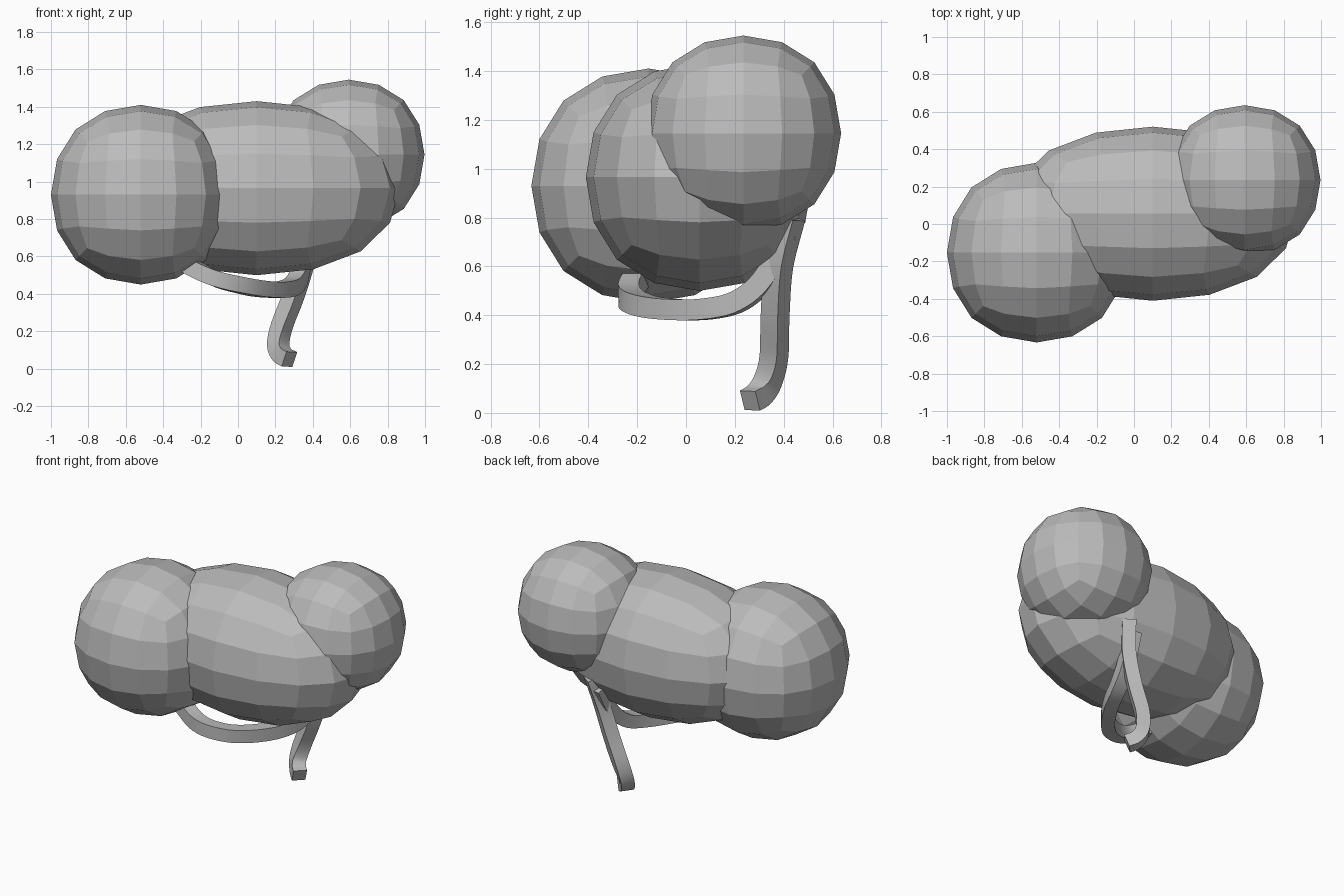
import bpy, bmesh
from mathutils import Vector

if "Cube" in bpy.data.objects:
    bpy.data.objects.remove(bpy.data.objects["Cube"], do_unlink=True)

grey = bpy.data.materials.new("plain_grey")
grey.use_nodes = True
grey.diffuse_color = (0.5, 0.5, 0.5, 1)
grey.node_tree.nodes["Principled BSDF"].inputs["Base Color"].default_value = (0.5, 0.5, 0.5, 1)


def add_object(name, bm):
    bmesh.ops.recalc_face_normals(bm, faces=bm.faces)
    mesh = bpy.data.meshes.new(name)
    bm.to_mesh(mesh)
    bm.free()
    mesh.materials.append(grey)
    obj = bpy.data.objects.new(name, mesh)
    bpy.context.collection.objects.link(obj)
    return obj


def blob(name, center, radii):
    """Faceted ball: a subdivided box, sized by its final radii."""
    bm = bmesh.new()
    bmesh.ops.create_cube(bm, size=2)
    shrink = 0.839  # how far subdivision pulls a face centre inwards
    for v in bm.verts:
        v.co = Vector([c * r / shrink for c, r in zip(v.co, radii)])
    obj = add_object(name, bm)
    obj.location = center
    sub = obj.modifiers.new("round", "SUBSURF")
    sub.levels = sub.render_levels = 2


def smooth_path(points, steps=6):
    """Catmull-Rom curve through the points."""
    p = [Vector(q) for q in points]
    p = [p[0] * 2 - p[1]] + p + [p[-1] * 2 - p[-2]]
    path = []
    for a, b, c, d in zip(p, p[1:], p[2:], p[3:]):
        for i in range(steps):
            t = i / steps
            path.append(0.5 * (2 * b + (c - a) * t + (2 * a - 5 * b + 4 * c - d) * t ** 2
                               + (3 * b - a - 3 * c + d) * t ** 3))
    return path + [p[-2]]


def bar(name, points, hint, size=0.085):
    """Square bar swept along a path, one side kept close to the hint direction."""
    path = smooth_path(points)
    bm = bmesh.new()
    rings = []
    for i, co in enumerate(path):
        along = (path[min(i + 1, len(path) - 1)] - path[max(i - 1, 0)]).normalized()
        n = along.cross(Vector(hint)).normalized() * size / 2
        b = n.cross(along)
        rings.append([bm.verts.new(co + n * s + b * t)
                      for s, t in ((1, 1), (-1, 1), (-1, -1), (1, -1))])
    for r, q in zip(rings, rings[1:]):
        for k in range(4):
            bm.faces.new((r[k], r[k - 1], q[k - 1], q[k]))
    bm.faces.new(rings[0])
    bm.faces.new(rings[-1])
    obj = add_object(name, bm)
    bpy.ops.object.select_all(action="DESELECT")
    obj.select_set(True)
    bpy.context.view_layer.objects.active = obj
    bpy.ops.object.shade_smooth_by_angle(angle=0.6)


# Three overlapping lobes
blob("large_end_lobe", (-0.52, -0.153, 0.93), (0.48, 0.48, 0.48))
blob("small_end_lobe", (0.592, 0.235, 1.145), (0.405, 0.40, 0.40))
blob("middle_lobe", (0.1, 0.055, 0.965), (0.765, 0.465, 0.465))

# Bent strap under the middle lobe
bar("under_strap", [(-0.3, -0.19, 0.57), (-0.13, -0.235, 0.485), (0.02, -0.19, 0.445),
                    (0.14, -0.08, 0.425), (0.25, 0.08, 0.425), (0.31, 0.22, 0.46),
                    (0.34, 0.33, 0.56), (0.36, 0.42, 0.74)], (0, 0, 1))

# Hanging leg with a hooked foot
bar("hooked_leg", [(0.40, 0.43, 0.8), (0.36, 0.38, 0.6), (0.3, 0.365, 0.4),
                   (0.235, 0.36, 0.23), (0.215, 0.335, 0.13), (0.235, 0.3, 0.075),
                   (0.275, 0.262, 0.05)], (0.6, 0.8, 0))
